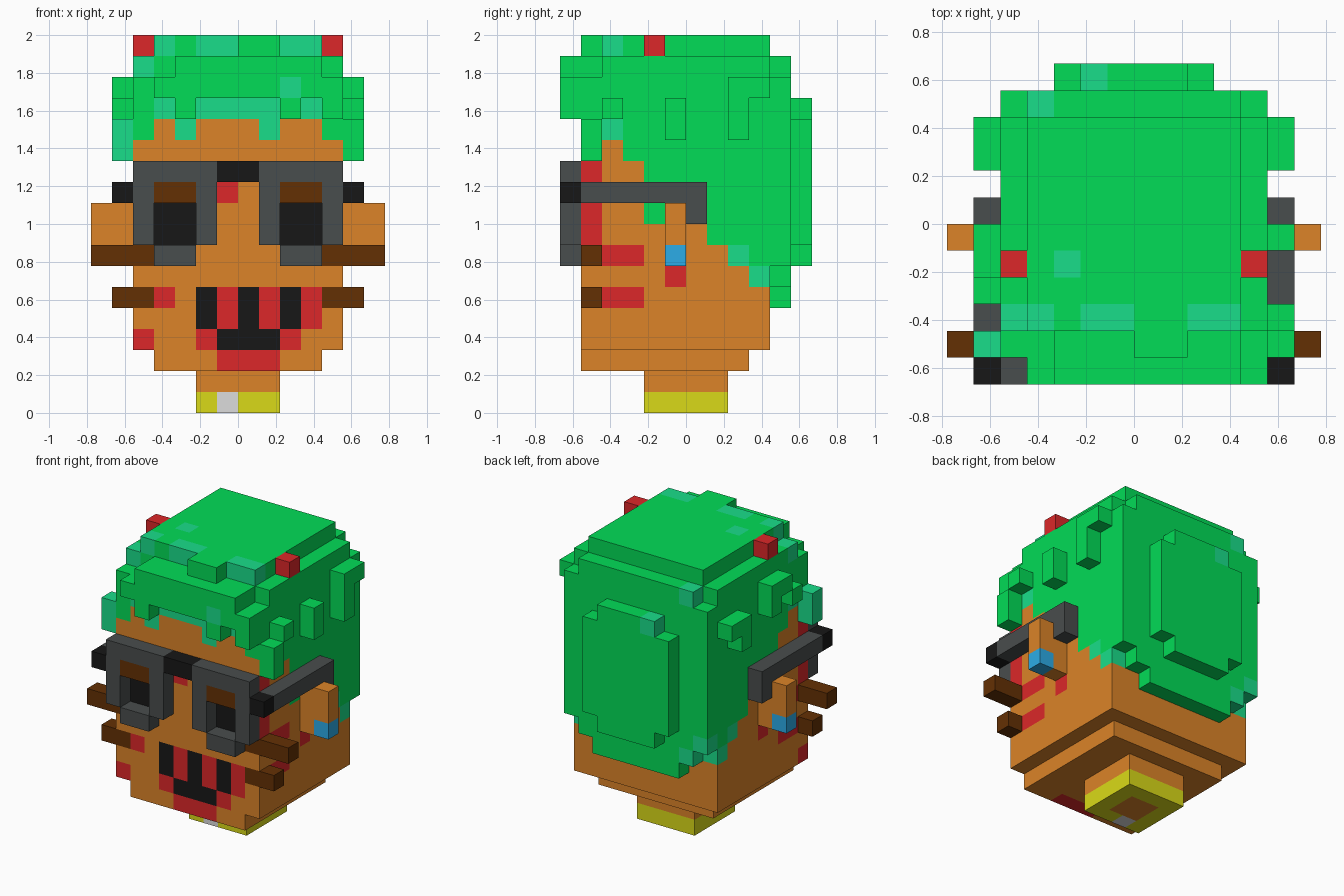
import bpy
import bmesh
from mathutils import Vector

cube = bpy.data.objects.get("Cube")
if cube:
    bpy.data.objects.remove(cube, do_unlink=True)

U = 1 / 9  # edge of one block

PALETTE = {
    "skin": (220, 132, 40), "hair_green": (2, 220, 87), "hair_teal": (25, 222, 138),
    "frame_grey": (73, 77, 77), "black": (23, 23, 23), "brown": (100, 48, 4),
    "red": (220, 39, 41), "yellow": (218, 218, 24), "blue": (45, 175, 235),
    "light_grey": (220, 220, 220),
}


def linear(v):
    v /= 255
    return v / 12.92 if v <= 0.04045 else ((v + 0.055) / 1.055) ** 2.4


MATS = {}
for name, rgb in PALETTE.items():
    m = bpy.data.materials.new(name)
    m.use_nodes = True
    col = tuple(linear(c) for c in rgb) + (1,)
    m.diffuse_color = col
    m.node_tree.nodes["Principled BSDF"].inputs["Base Color"].default_value = col
    MATS[name] = m

cells = {}  # block position -> (part, colour)


def box(part, mat, x, y, z):
    """Fill a box of blocks; later boxes replace earlier ones."""
    for i in range(*x):
        for j in range(*y):
            for k in range(*z):
                cells[i, j, k] = (part, mat)


def both(part, mat, x, y, z):
    """Fill a box and its mirror image across x = 0."""
    box(part, mat, x, y, z)
    box(part, mat, (-x[1], -x[0]), y, z)


def paint(mat, x, y, z):
    """Recolour existing blocks."""
    for i in range(*x):
        for j in range(*y):
            for k in range(*z):
                if (i, j, k) in cells:
                    cells[i, j, k] = (cells[i, j, k][0], mat)


# neck and collar
box("collar", "yellow", (-2, 2), (-2, 2), (0, 1))
paint("skin", (-1, 1), (-1, 1), (0, 1))
paint("light_grey", (-1, 0), (-2, -1), (0, 1))
box("neck", "skin", (-2, 2), (-2, 2), (1, 2))

# head
box("head", "skin", (-4, 4), (-5, 3), (2, 3))
box("head", "skin", (-5, 5), (-5, 4), (3, 16))

# cheek and face marks
for s in ((4, 5), (-5, -4)):
    paint("red", s, (-5, -4), (8, 12))
    paint("red", s, (-4, -2), (7, 8))
    paint("red", s, (-4, -2), (5, 6))
    paint("red", s, (-1, 0), (6, 7))
F = (-5, -4)  # front layer of the face
paint("red", (-4, -3), F, (5, 6))
paint("red", (-5, -4), F, (3, 4))
paint("red", (-1, 0), F, (10, 11))

# mouth
for i in range(-2, 4):
    paint("black" if i % 2 == 0 else "red", (i, i + 1), F, (4, 6))
paint("red", (-2, 3), F, (3, 4))
paint("black", (-1, 2), F, (3, 4))
paint("red", (-1, 2), F, (2, 3))

# eyes
for x in ((-4, -2), (2, 4)):
    paint("black", x, F, (8, 10))

# whiskers
both("whiskers", "brown", (4, 7), F, (7, 8))
both("whiskers", "brown", (4, 6), F, (5, 6))

# hair on the sides of the head: lowest block of each column, front to back
for y, low in zip(range(-5, 4), (13, 13, 12, 9, 10, 9, 8, 7, 6)):
    both("hair", "hair_green", (4, 5), (y, y + 1), (low, 16))
for y, z in ((-4, 13), (2, 7), (3, 6)):
    paint("hair_teal", (4, 5), (y, y + 1), (z, z + 1))
    paint("hair_teal", (-5, -4), (y, y + 1), (z, z + 1))

# fringe on the forehead
box("hair", "hair_green", (-5, 5), F, (14, 16))
for x in ((-4, -3), (-2, 2), (3, 4)):
    paint("hair_teal", x, F, (14, 15))
for x in (-3, 1):
    box("hair", "hair_teal", (x, x + 1), F, (13, 14))

# hair in front of the forehead
Q = (-6, -5)
box("hair", "hair_green", (-3, 4), Q, (15, 17))
box("hair", "hair_green", (-4, -3), Q, (15, 16))
box("hair", "hair_green", (4, 5), Q, (14, 16))
for x in (-3, 2):
    box("hair", "hair_green", (x, x + 1), Q, (14, 15))
paint("hair_teal", (2, 3), Q, (15, 16))

# crown of the hair, with notched corners
box("hair", "hair_green", (-5, 5), (-4, 4), (16, 17))
box("hair", "hair_green", (-4, 4), (4, 5), (16, 17))
box("hair", "hair_green", (-3, 4), F, (16, 17))
paint("hair_teal", (-5, -4), (-4, -3), (16, 17))
paint("hair_teal", (-4, -3), (4, 5), (16, 17))
box("hair", "hair_green", (-4, 4), (-4, 4), (17, 18))
box("hair", "hair_green", (0, 2), F, (17, 18))
for x in ((-4, -3), (-2, 0), (2, 4)):
    paint("hair_teal", x, (-4, -3), (17, 18))
paint("hair_teal", (-3, -2), (-2, -1), (17, 18))

# hair at the back, stepped along the bottom
box("hair", "hair_green", (-5, 5), (4, 5), (7, 16))
box("hair", "hair_green", (-4, 4), (4, 5), (6, 7))
box("hair", "hair_green", (-3, 3), (4, 5), (5, 6))
paint("hair_teal", (-5, -4), (4, 5), (7, 8))
paint("hair_teal", (-4, -3), (4, 5), (6, 7))
box("hair_bun", "hair_green", (-3, 3), (5, 6), (8, 14))
box("hair_bun", "hair_green", (-2, 2), (5, 6), (7, 15))
paint("hair_teal", (-2, -1), (5, 6), (14, 15))

# loose locks on the sides
box("locks", "hair_green", (5, 6), (-5, -4), (12, 14))
box("locks", "hair_green", (5, 6), (-4, -3), (14, 15))
box("locks", "hair_green", (5, 6), (-1, 0), (13, 15))
box("locks", "hair_green", (5, 6), (2, 3), (13, 16))
box("locks", "hair_green", (5, 6), (3, 4), (15, 16))
box("locks", "hair_teal", (-6, -5), (-5, -4), (12, 14))
box("locks", "hair_green", (-6, -5), (-3, -2), (14, 15))
box("locks", "hair_green", (-6, -5), (-2, 0), (15, 16))
box("locks", "hair_green", (-6, -5), (-1, 0), (14, 15))
box("locks", "hair_green", (-6, -5), (2, 3), (13, 15))
box("locks", "hair_green", (-6, -5), (3, 4), (14, 15))

# red beads on the crown
both("beads", "red", (4, 5), (-2, -1), (17, 18))

# glasses, with brown lids filling the top of each opening
both("glasses", "frame_grey", (1, 5), Q, (11, 12))
both("glasses", "frame_grey", (1, 2), Q, (8, 12))
both("glasses", "frame_grey", (4, 5), Q, (8, 12))
both("glasses", "frame_grey", (2, 4), Q, (7, 8))
both("eyelids", "brown", (2, 4), Q, (10, 11))
box("glasses", "black", (-1, 1), Q, (11, 12))
both("glasses", "black", (5, 6), Q, (10, 11))
both("glasses", "frame_grey", (5, 6), (-5, 1), (10, 11))
both("glasses", "frame_grey", (5, 6), (0, 1), (9, 10))

# ears and earrings
both("ears", "skin", (5, 6), (-1, 0), (7, 10))
both("ears", "skin", (6, 7), (-1, 0), (8, 10))
both("earrings", "blue", (6, 7), (-1, 0), (7, 8))


def build(part):
    """Make one object from the exposed block faces of a part."""
    mine = {c: m for c, (p, m) in cells.items() if p == part}
    used = sorted(set(mine.values()))
    bm = bmesh.new()
    for c, mat in mine.items():
        for axis in range(3):
            for side in (0, 1):
                n = list(c)
                n[axis] += 2 * side - 1
                if tuple(n) in cells:
                    continue
                a, b = (axis + 1) % 3, (axis + 2) % 3
                ring = []
                for da, db in ((0, 0), (1, 0), (1, 1), (0, 1)):
                    p = Vector(c)
                    p[axis] += side
                    p[a] += da
                    p[b] += db
                    ring.append(bm.verts.new(p * U))
                face = bm.faces.new(ring if side else ring[::-1])
                face.material_index = used.index(mat)
    bmesh.ops.remove_doubles(bm, verts=bm.verts[:], dist=1e-4)
    bmesh.ops.dissolve_limit(bm, angle_limit=0.01, verts=bm.verts[:],
                             edges=bm.edges[:], delimit={"MATERIAL"})
    mesh = bpy.data.meshes.new(part)
    bm.to_mesh(mesh)
    bm.free()
    for name in used:
        mesh.materials.append(MATS[name])
    bpy.context.collection.objects.link(bpy.data.objects.new(part, mesh))


for part in sorted({p for p, _ in cells.values()}):
    build(part)
